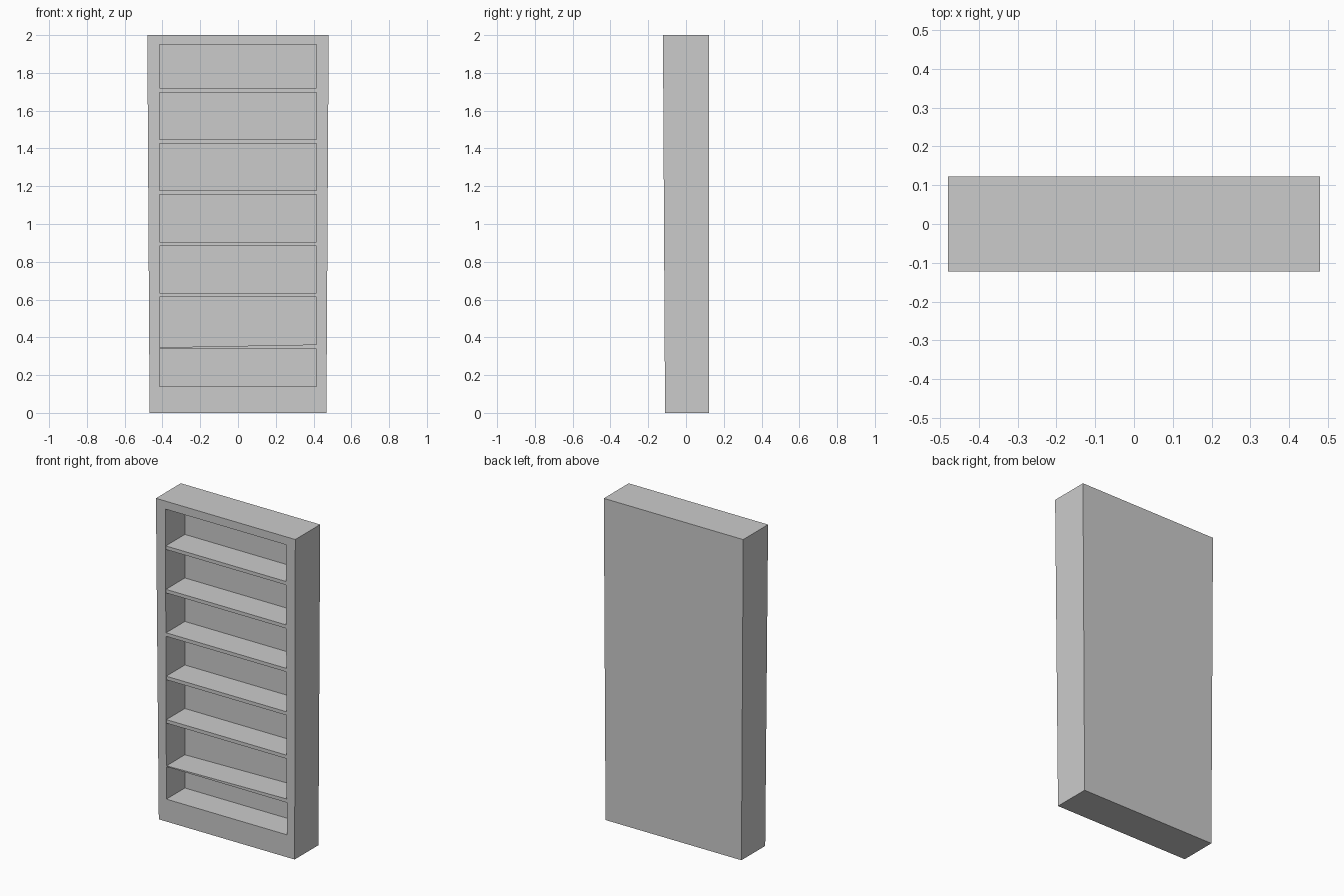
import bpy, bmesh

cube = bpy.data.objects.get("Cube")
if cube:
    bpy.data.objects.remove(cube, do_unlink=True)

grey = bpy.data.materials.new("plain_grey")
colour = (0.6, 0.6, 0.6, 1)
grey.diffuse_color = colour
grey.use_nodes = True
grey.node_tree.nodes["Principled BSDF"].inputs["Base Color"].default_value = colour

BACK, INNER_BACK, HALF_OPENING = 0.123, 0.07, 0.415


def front_y(z):
    """The front leans out slightly towards the top."""
    return -0.111 - 0.0055 * z


def rings_to_object(name, rings):
    """Bridge a chain of four-cornered rings and cap both ends."""
    bm = bmesh.new()
    loops = [[bm.verts.new(p) for p in ring] for ring in rings]
    for a, b in zip(loops, loops[1:]):
        for i in range(4):
            j = (i + 1) % 4
            bm.faces.new((a[i], a[j], b[j], b[i]))
    bm.faces.new(loops[0])
    bm.faces.new(loops[-1])
    bmesh.ops.recalc_face_normals(bm, faces=bm.faces)
    mesh = bpy.data.meshes.new(name)
    bm.to_mesh(mesh)
    bm.free()
    mesh.materials.append(grey)
    obj = bpy.data.objects.new(name, mesh)
    bpy.context.collection.objects.link(obj)
    return obj


def ring(bottom_half, top_half, z0, z1, y=None):
    """Upright rectangle; follows the leaning front when y is not given."""
    corners = [(-bottom_half, z0), (bottom_half, z0), (top_half, z1), (-top_half, z1)]
    return [(x, front_y(z) if y is None else y, z) for x, z in corners]


# Case: tapered outer shell, front rim and recess in one skin
rings_to_object("bookcase_frame", [
    ring(0.468, 0.48, 0, 2, BACK),
    ring(0.468, 0.48, 0, 2),
    ring(HALF_OPENING, HALF_OPENING, 0.14, 1.95),
    ring(HALF_OPENING, HALF_OPENING, 0.14, 1.95, INNER_BACK),
])


def shelf(name, left, right):
    """Thin board between the sides; left and right are (bottom, top) heights."""
    ends = []
    for x, (low, high) in ((-HALF_OPENING, left), (HALF_OPENING, right)):
        y = front_y(high) + 0.003
        ends.append([(x, y, low), (x, INNER_BACK, low),
                     (x, INNER_BACK, high), (x, y, high)])
    rings_to_object(name, ends)


# Five even shelves, and a lowest one that thins towards one end
for i in range(5):
    top = 0.635 + 0.271 * i
    shelf(f"shelf_{i + 2}", (top - 0.022, top), (top - 0.022, top))
shelf("shelf_1", (0.341, 0.347), (0.339, 0.362))
